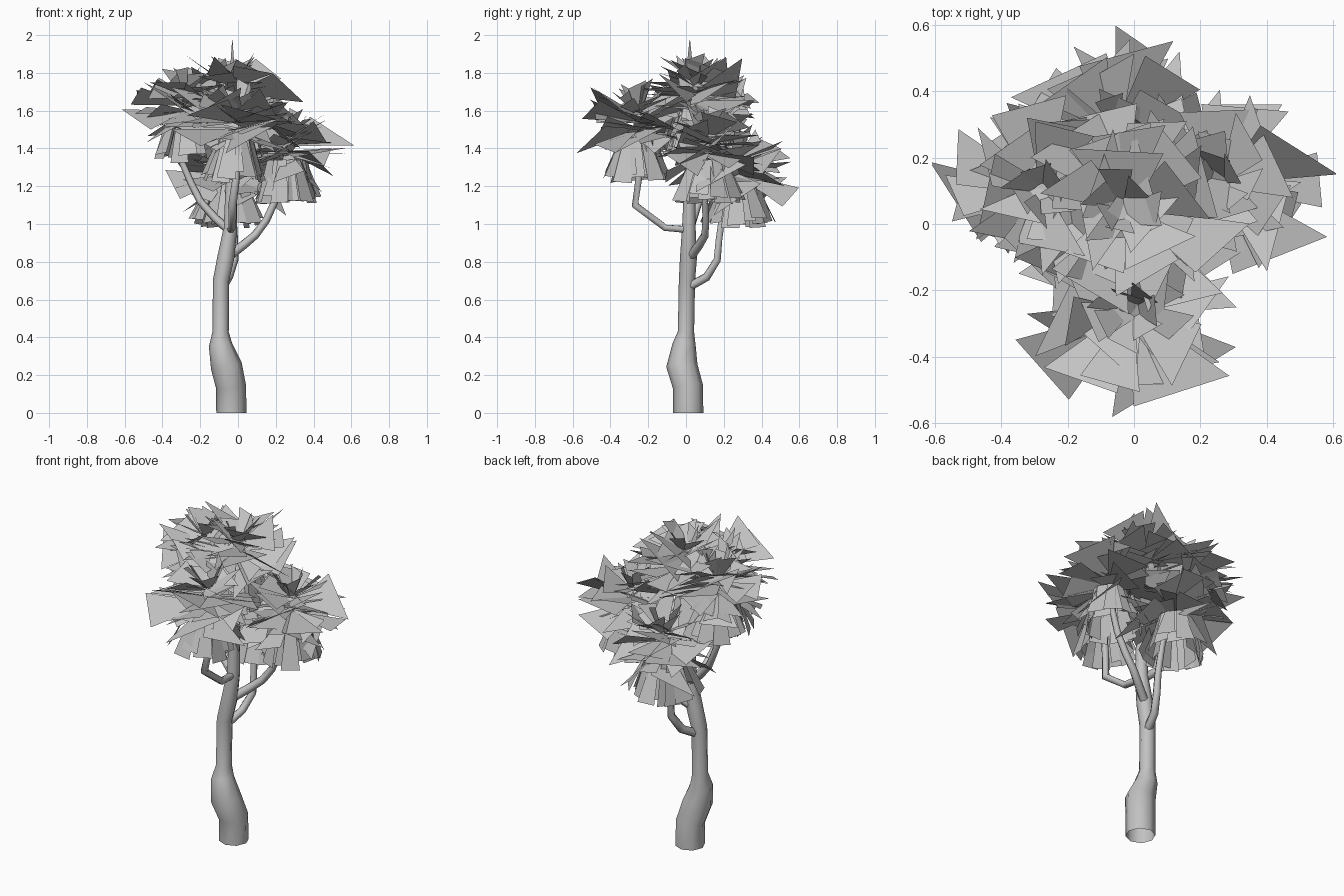
import bpy, bmesh, random
from math import pi, cos, sin, tau
from mathutils import Vector, Matrix

random.seed(5)
cube = bpy.data.objects.get("Cube")
if cube:
    bpy.data.objects.remove(cube, do_unlink=True)

grey = bpy.data.materials.new("mid_grey")
grey.use_nodes = True
colour = (0.54, 0.54, 0.54, 1)
grey.diffuse_color = colour
grey.node_tree.nodes["Principled BSDF"].inputs["Base Color"].default_value = colour


def make_object(name, bm):
    mesh = bpy.data.meshes.new(name)
    bm.to_mesh(mesh)
    bm.free()
    mesh.materials.append(grey)
    obj = bpy.data.objects.new(name, mesh)
    bpy.context.collection.objects.link(obj)
    return obj


def limb(name, stations, sides):
    """Open tube through (x, y, z, radius) stations."""
    bm = bmesh.new()
    points = [Vector(s[:3]) for s in stations]
    rings = []
    for i, p in enumerate(points):
        along = points[min(i + 1, len(points) - 1)] - points[max(i - 1, 0)]
        turn = Vector((0, 0, 1)).rotation_difference(along)
        if i == 0 and p.z == 0:
            turn.identity()
        r = stations[i][3]
        rings.append([bm.verts.new(p + turn @ Vector((r * cos(tau * k / sides), r * sin(tau * k / sides), 0)))
                      for k in range(sides)])
    for low, high in zip(rings, rings[1:]):
        for k in range(sides):
            n = (k + 1) % sides
            bm.faces.new((low[k], low[n], high[n], high[k]))
    obj = make_object(name, bm)
    for face in obj.data.polygons:
        face.use_smooth = True


def leaf(bm, origin, azimuth, pitch, start, length, narrow, wide, roll, skew=0):
    """Flat wedge that widens away from its root."""
    turn = Matrix.Rotation(azimuth, 3, 'Z') @ Matrix.Rotation(-pitch, 3, 'Y') @ Matrix.Rotation(roll, 3, 'X')
    offset = Matrix.Rotation(azimuth, 3, 'Z') @ Vector((start, 0, 0))
    shape = ((0, -narrow), (length - skew, -wide), (length + skew, wide), (0, narrow))
    bm.faces.new([bm.verts.new(origin + offset + turn @ Vector((x, y, 0))) for x, y in shape])


def crown(name, x, y, base, size):
    bm = bmesh.new()
    # Drooping skirt
    hub = Vector((x, y, base + 0.24 * size))
    for i in range(20):
        leaf(bm, hub, tau * i / 20 + random.uniform(-.1, .1), -random.uniform(1.08, 1.42),
             random.uniform(.06, .11), random.uniform(.2, .25) * size, .025, .052, random.uniform(-.35, .35))
    # Spreading wedges in rising tiers
    tiers = ((6, -.4, .28, .28), (12, -.08, .28, .29), (12, .12, .32, .28), (10, .4, .36, .22))
    for count, pitch, height, length in tiers:
        hub = Vector((x, y, base + height * size))
        for i in range(count):
            leaf(bm, hub, tau * (i + random.random()) / count, pitch + random.uniform(-.2, .2),
                 random.uniform(-.07, .03), length * random.uniform(.75, 1.08) * size, .012,
                 random.uniform(.08, .16) * size, random.uniform(-.7, .7), random.uniform(-.07, .07))
    # Upright blades
    hub = Vector((x, y, base + .38 * size))
    for i in range(7):
        leaf(bm, hub, tau * i / 7, random.uniform(.7, 1.3), .02, random.uniform(.1, .16) * size,
             .015, .05, random.uniform(-.6, .6), .02)
    make_object(name, bm)


# Swollen trunk
limb("trunk", [(-.035, .012, 0, .08), (-.037, .01, .14, .08), (-.062, -.022, .25, .083),
               (-.093, -.01, .36, .062), (-.092, 0, .43, .043), (-.09, .005, .7, .043),
               (-.065, .013, .82, .045), (-.04, .015, .98, .036), (-.035, .02, 1.25, .028),
               (-.02, .02, 1.6, .018)], 8)

# Branches
branches = {
    "front_branch": [(-.04, .01, .97, .02), (-.03, -.11, .98, .02), (-.03, -.27, 1.1, .022),
                     (-.01, -.25, 1.24, .02), (0, -.26, 1.45, .016)],
    "right_branch": [(-.05, .02, .97, .024), (-.12, .04, 1.03, .022), (-.2, .07, 1.12, .02),
                     (-.25, .09, 1.22, .019), (-.31, .1, 1.36, .017), (-.3, .1, 1.55, .014)],
    "left_branch": [(-.06, .02, .82, .025), (.03, .07, .89, .024), (.09, .1, .94, .022),
                    (.15, .105, 1.02, .02), (.2, .1, 1.13, .019), (.28, .12, 1.34, .016)],
    "back_branch": [(-.08, .02, .67, .025), (-.05, .11, .72, .024), (-.02, .165, .81, .022),
                    (-.02, .175, .92, .02), (-.03, .2, 1.1, .019), (-.04, .26, 1.24, .016)],
}
for name, path in branches.items():
    limb(name, path, 6)

# Leaf crowns
crown("top_crown", -.03, .05, 1.36, 1.03)
crown("front_crown", -.01, -.26, 1.22, 1)
crown("right_crown", -.28, .1, 1.33, .95)
crown("left_crown", .26, .12, 1.1, 1)
crown("back_crown", -.05, .27, .98, 1)

# Thin tip blade
bm = bmesh.new()
leaf(bm, Vector((-.03, .02, 1.75)), .6, pi / 2, 0, .225, .03, .002, 0)
make_object("tip_blade", bm)
